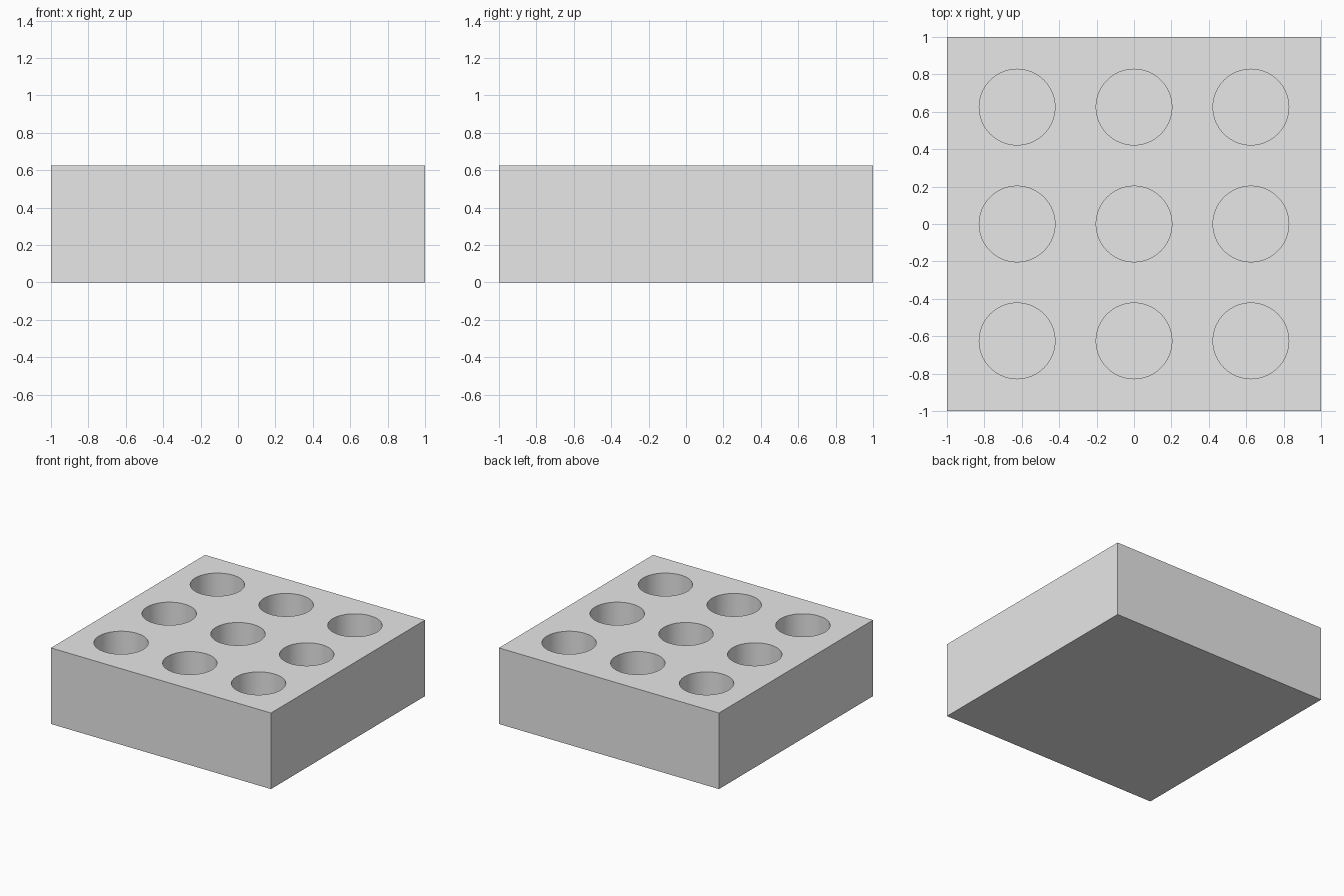
import bpy

cube = bpy.data.objects.get("Cube")
if cube:
    bpy.data.objects.remove(cube, do_unlink=True)

HEIGHT = 0.625
PITCH = 0.625
RADIUS = 0.2025
DEPTH = 0.5

# Plain light grey
grey = bpy.data.materials.new("light_grey")
grey.use_nodes = True
colour = (0.8, 0.8, 0.8, 1.0)
grey.diffuse_color = colour
grey.node_tree.nodes["Principled BSDF"].inputs["Base Color"].default_value = colour

# Solid square block
bpy.ops.mesh.primitive_cube_add(size=1, location=(0, 0, HEIGHT / 2))
block = bpy.context.object
block.name = "holder_block"
block.scale = (2, 2, HEIGHT)
bpy.ops.object.transform_apply(location=True, rotation=False, scale=True)
block.data.materials.append(grey)

# Three by three grid of blind round holes
cutters = []
for column in (-1, 0, 1):
    for row in (-1, 0, 1):
        bpy.ops.mesh.primitive_cylinder_add(
            vertices=64, radius=RADIUS, depth=DEPTH * 2,
            location=(column * PITCH, row * PITCH, HEIGHT))
        cutter = bpy.context.object
        cutter.name = "hole_cutter"
        cutter.data.materials.append(grey)
        cutters.append(cutter)

for cutter in cutters:
    cut = block.modifiers.new("hole", 'BOOLEAN')
    cut.operation = 'DIFFERENCE'
    cut.solver = 'EXACT'
    cut.object = cutter

# Apply the cuts, then remove the cutters
bpy.ops.object.select_all(action='DESELECT')
block.select_set(True)
bpy.context.view_layer.objects.active = block
for cut in list(block.modifiers):
    bpy.ops.object.modifier_apply(modifier=cut.name)
for cutter in cutters:
    bpy.data.objects.remove(cutter, do_unlink=True)

# Smooth hole walls, sharp rims and edges
bpy.ops.object.shade_smooth_by_angle()
